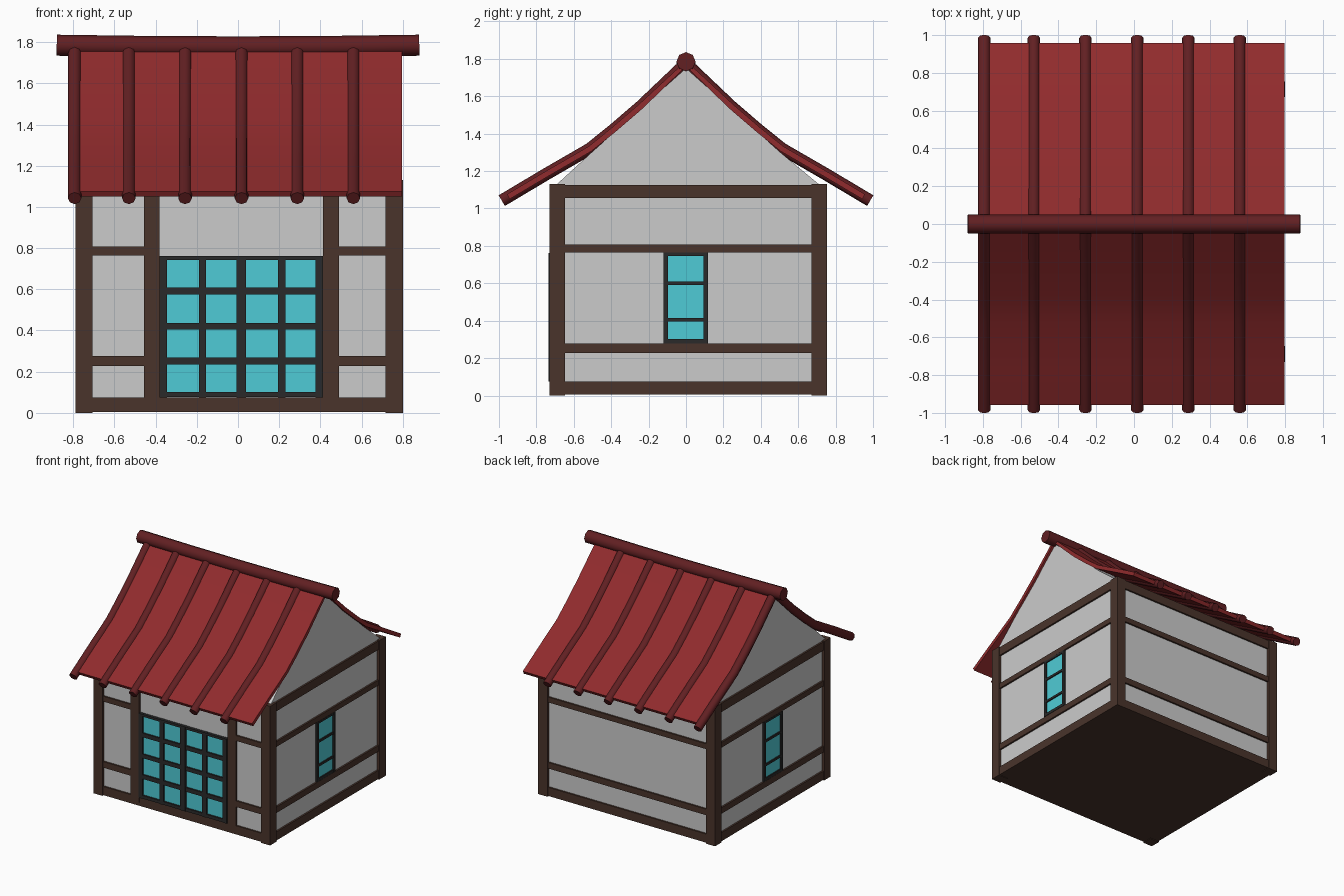
import bpy, bmesh, math
from mathutils import Vector

if "Cube" in bpy.data.objects:
    bpy.data.objects.remove(bpy.data.objects["Cube"])


def material(name, rgb):
    m = bpy.data.materials.new(name)
    m.diffuse_color = (*rgb, 1)
    m.use_nodes = True
    m.node_tree.nodes["Principled BSDF"].inputs["Base Color"].default_value = m.diffuse_color
    return m


WOOD = material("dark_wood", (0.067, 0.034, 0.024))
FRAME = material("window_frame", (0.023, 0.023, 0.023))
GLASS = material("teal_glass", (0.078, 0.60, 0.67))
ROOF = material("red_roof", (0.28, 0.024, 0.026))
RIB = material("dark_red", (0.12, 0.014, 0.016))


def finish(name, bm, mat):
    bmesh.ops.recalc_face_normals(bm, faces=bm.faces)
    me = bpy.data.meshes.new(name)
    bm.to_mesh(me)
    bm.free()
    ob = bpy.data.objects.new(name, me)
    bpy.context.collection.objects.link(ob)
    if mat:
        me.materials.append(mat)
    return ob


def boxes(name, items, mat=None):
    """One object from boxes given as (x0, x1, y0, y1, z0, z1)."""
    bm = bmesh.new()
    for x0, x1, y0, y1, z0, z1 in items:
        vs = bmesh.ops.create_cube(bm, size=1)["verts"]
        bmesh.ops.scale(bm, vec=(x1 - x0, y1 - y0, z1 - z0), verts=vs)
        bmesh.ops.translate(bm, vec=((x0 + x1) / 2, (y0 + y1) / 2, (z0 + z1) / 2), verts=vs)
    return finish(name, bm, mat)


def prism(name, profile, x0, x1, mat=None):
    """Extrude a (y, z) profile along x."""
    bm = bmesh.new()
    face = bm.faces.new([bm.verts.new((x0, y, z)) for y, z in profile])
    ext = bmesh.ops.extrude_face_region(bm, geom=[face])["geom"]
    bmesh.ops.translate(bm, vec=(x1 - x0, 0, 0),
                        verts=[v for v in ext if isinstance(v, bmesh.types.BMVert)])
    return finish(name, bm, mat)


def tube(name, paths, radius, mat):
    """Capped eight-sided tubes along polylines."""
    cu = bpy.data.curves.new(name, "CURVE")
    cu.dimensions = "3D"
    cu.bevel_depth = radius
    cu.bevel_resolution = 2
    cu.use_fill_caps = True
    for path in paths:
        sp = cu.splines.new("POLY")
        sp.points.add(len(path) - 1)
        for p, co in zip(sp.points, path):
            p.co = (*co, 1)
    cu.materials.append(mat)
    ob = bpy.data.objects.new(name, cu)
    bpy.context.collection.objects.link(ob)
    smooth(ob, True)
    return ob


def smooth(ob, convert=False):
    bpy.ops.object.select_all(action="DESELECT")
    ob.select_set(True)
    bpy.context.view_layer.objects.active = ob
    if convert:
        bpy.ops.object.convert(target="MESH")
    bpy.ops.object.shade_smooth_by_angle(angle=math.radians(60))


# Outer limits of the timber frame
X0, X1, Y0, Y1, TOP = -0.79, 0.80, -0.73, 0.755, 1.13
POST = 0.083

# Plaster walls and gables as one solid
prism("walls", [(Y0 + 0.02, 0.03), (Y1 - 0.02, 0.03), (Y1 - 0.02, 1.10), (0.71, 1.13), (0.51, 1.295),
                (0, 1.75), (-0.51, 1.295), (-0.69, 1.13), (Y0 + 0.02, 1.10)], X0 + 0.02, X1 - 0.02)

# Corner posts and front door posts
boxes("corner_posts", [(x, x + POST, y, y + POST, 0, TOP)
                       for x in (X0, X1 - POST) for y in (Y0, Y1 - POST)], WOOD)
boxes("door_posts", [(x, x + 0.077, Y0 + 0.003, Y0 + 0.06, 0.03, TOP)
                     for x in (-0.457, 0.413)], WOOD)

# Horizontal beams all round; the front ones stop at the door posts
e = 0.006
boxes("sill", [(X0 + e, X1 - e, Y0 + e, Y1 - e, 0.005, 0.075)], WOOD)
beams = []
for z0, z1 in ((0.228, 0.277), (0.765, 0.808), (1.055, 1.126)):
    beams += [(X0 + e, X0 + 0.06, Y0 + 0.04, Y1 - 0.04, z0, z1),
              (X1 - 0.06, X1 - e, Y0 + 0.04, Y1 - 0.04, z0, z1),
              (X0 + 0.04, X1 - 0.04, Y1 - 0.06, Y1 - e, z0, z1)]
    if z0 > 1:
        beams.append((X0 + 0.04, X1 - 0.04, Y0 + e, Y0 + 0.06, z0, z1))
    else:
        beams += [(X0 + 0.04, -0.42, Y0 + e, Y0 + 0.06, z0, z1),
                  (0.45, X1 - 0.04, Y0 + e, Y0 + 0.06, z0, z1)]
boxes("beams", beams, WOOD)

# Lattice door: glass sheet behind a grid of bars
D0, D1, YD = -0.38, 0.413, Y0 - 0.005
boxes("door_glass", [(D0 + 0.01, D1 - 0.01, YD + 0.015, YD + 0.05, 0.09, 0.75)], GLASS)
bars = [(a, b, YD, YD + 0.05, 0.075, 0.762)
        for a, b in ((D0, -0.345), (-0.19, -0.155), (-0.008, 0.04), (0.193, 0.23), (0.377, D1))]
bars += [(D0, D1, YD + 0.002, YD + 0.05, a, b)
         for a, b in ((0.076, 0.102), (0.236, 0.27), (0.405, 0.437), (0.575, 0.608), (0.742, 0.761))]
boxes("door_lattice", bars, FRAME)

# Narrow window on each side wall
glass, bars = [], []
for a, b, c in ((X0 + e - 0.002, X0 + 0.014, X0 + 0.05), (X1 - e + 0.002, X1 - 0.014, X1 - 0.05)):
    glass.append((min(b, c), max(b, c), -0.1, 0.1, 0.285, 0.76))
    lo, hi = min(a, c), max(a, c)
    bars += [(lo, hi, y, y + 0.024, 0.278, 0.765) for y in (-0.12, 0.094)]
    bars += [(lo + 0.001, hi - 0.001, -0.11, 0.11, p, q)
             for p, q in ((0.279, 0.302), (0.397, 0.415), (0.59, 0.609), (0.747, 0.764))]
boxes("window_glass", glass, GLASS)
boxes("window_frames", bars, FRAME)

# Swept roof sheet
curve = [(0, 1.775), (0.24, 1.547), (0.39, 1.418), (0.515, 1.318), (0.75, 1.182), (0.985, 1.042)]
half = curve[:-1] + [(0.95, 1.063)]
full = [(-y, z) for y, z in reversed(half[1:])] + half
offset = []
for i, p in enumerate(full):
    t = Vector(full[min(i + 1, len(full) - 1)]) - Vector(full[max(i - 1, 0)])
    offset.append(Vector((-t.y, t.x)).normalized() * 0.015)
upper = [tuple(Vector(p) + n) for p, n in zip(full, offset)]
lower = [tuple(Vector(p) - n) for p, n in zip(full, offset)]
smooth(prism("roof_sheet", upper + lower[::-1], -0.79, 0.797, ROOF))

# Round ribs down both slopes and the sagging ridge pole
tube("roof_ribs", [[(x, s * y, z) for y, z in curve]
                   for x in (-0.793, -0.53, -0.257, 0.017, 0.288, 0.56) for s in (-1, 1)], 0.033, RIB)
tube("ridge_pole", [[(x, 0, 1.777 + 0.008 * (x / 0.88) ** 2)
                     for x in (-0.88, -0.44, 0, 0.44, 0.88)]], 0.051, RIB)
